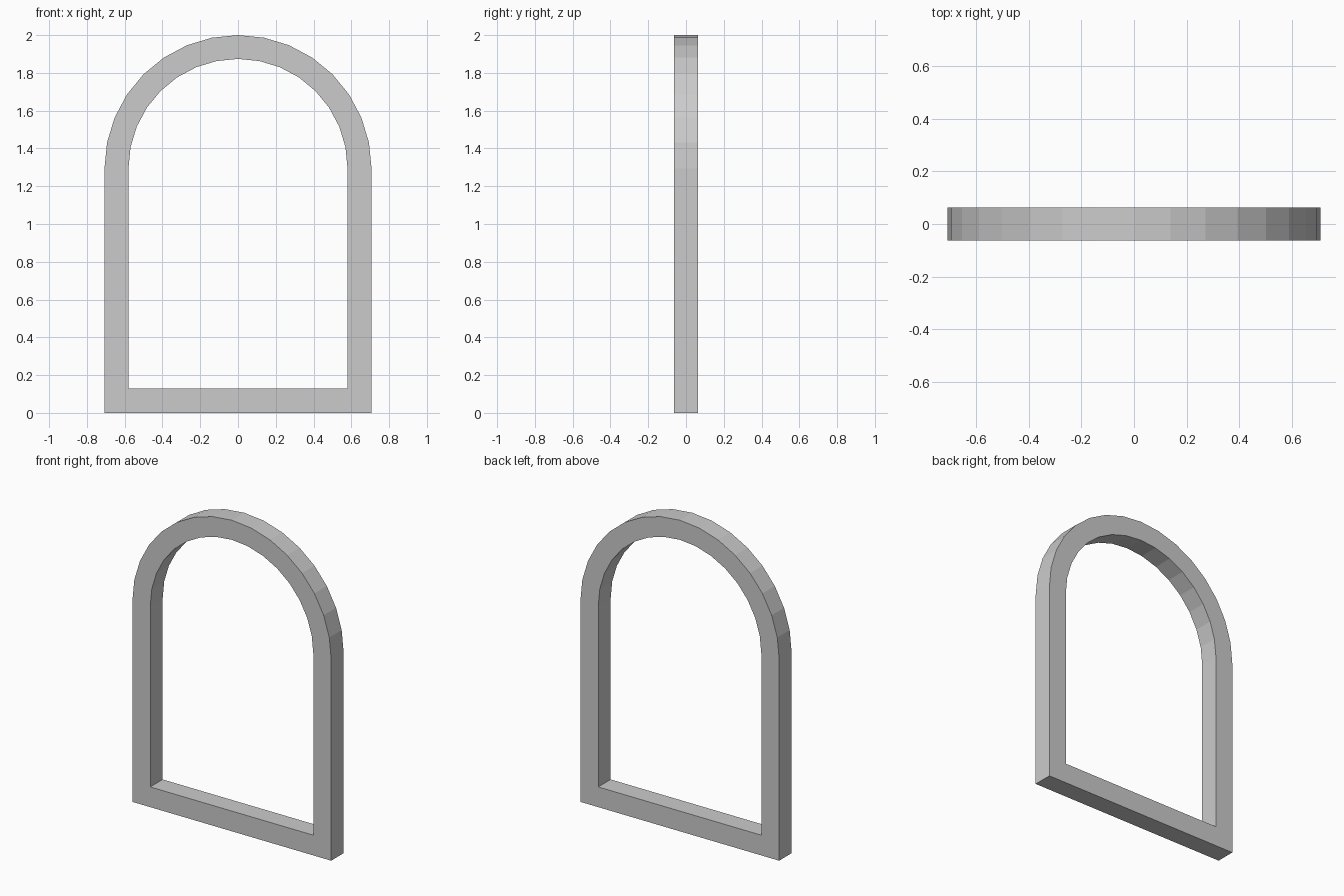
import bpy, bmesh
from math import cos, sin, pi

if "Cube" in bpy.data.objects:
    bpy.data.objects.remove(bpy.data.objects["Cube"])

HALF_DEPTH = 0.063
SEGMENTS = 16


def arch_outline(half_width, bottom, spring):
    """Closed outline: two bottom corners, then a semicircle from right to left."""
    pts = [(-half_width, bottom), (half_width, bottom)]
    for i in range(SEGMENTS + 1):
        a = pi * i / SEGMENTS
        pts.append((half_width * cos(a), spring + half_width * sin(a)))
    return pts


# Outer and inner outlines of the arched frame
outer = arch_outline(0.707, 0.0, 1.293)
inner = arch_outline(0.58, 0.13, 1.294)

# Sweep a rectangular section round the paired outlines
bm = bmesh.new()
rings = []
for (ox, oz), (ix, iz) in zip(outer, inner):
    section = [(ox, -HALF_DEPTH, oz), (ox, HALF_DEPTH, oz),
               (ix, HALF_DEPTH, iz), (ix, -HALF_DEPTH, iz)]
    rings.append([bm.verts.new(p) for p in section])

for k, ring in enumerate(rings):
    following = rings[(k + 1) % len(rings)]
    for j in range(4):
        n = (j + 1) % 4
        bm.faces.new((ring[j], following[j], following[n], ring[n]))

bmesh.ops.recalc_face_normals(bm, faces=bm.faces[:])
mesh = bpy.data.meshes.new("arched_window_frame")
bm.to_mesh(mesh)
bm.free()
frame = bpy.data.objects.new("arched_window_frame", mesh)
bpy.context.collection.objects.link(frame)
